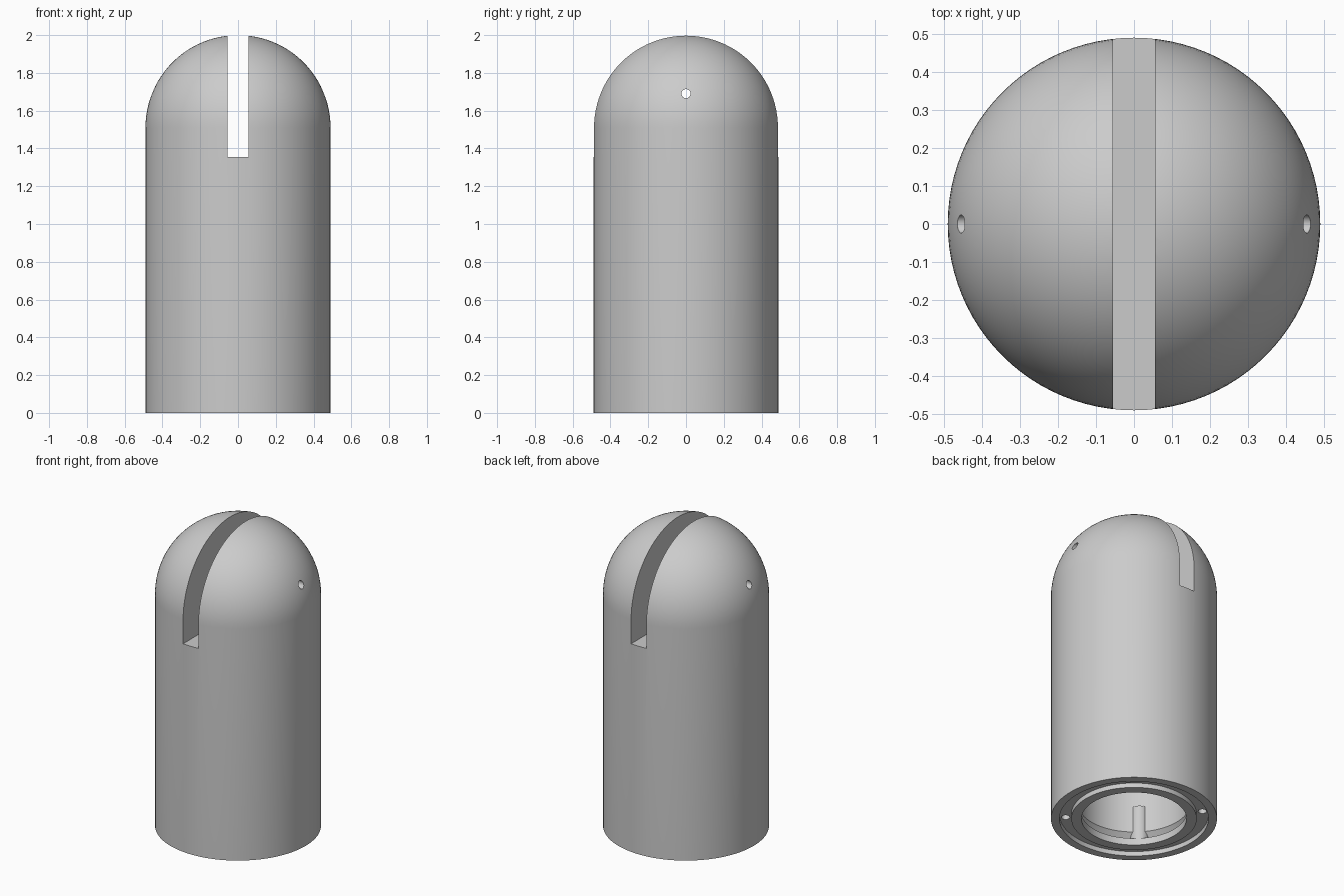
import bpy, bmesh, math
from mathutils import Matrix, Vector

cube = bpy.data.objects.get("Cube")
if cube:
    bpy.data.objects.remove(cube, do_unlink=True)

grey = bpy.data.materials.new("plain_grey")
grey.use_nodes = True
colour = (0.6, 0.6, 0.6, 1)
grey.diffuse_color = colour
grey.node_tree.nodes["Principled BSDF"].inputs["Base Color"].default_value = colour

R, TOP = 0.49, 2.0
SHOULDER = TOP - R


def add_object(name, bm):
    bmesh.ops.recalc_face_normals(bm, faces=bm.faces)
    mesh = bpy.data.meshes.new(name)
    bm.to_mesh(mesh)
    bm.free()
    obj = bpy.data.objects.new(name, mesh)
    mesh.materials.append(grey)
    bpy.context.collection.objects.link(obj)
    return obj


def lathe(name, profile, steps=96):
    bm = bmesh.new()
    verts = [bm.verts.new((r, 0, z)) for r, z in profile]
    edges = [bm.edges.new(pair) for pair in zip(verts, verts[1:])]
    bmesh.ops.spin(bm, geom=verts + edges, cent=(0, 0, 0), axis=(0, 0, 1),
                   angle=2 * math.pi, steps=steps, use_merge=True)
    bmesh.ops.remove_doubles(bm, verts=bm.verts, dist=0.0001)
    return add_object(name, bm)


def cylinders(name, radius, length, matrices, sides=32):
    bm = bmesh.new()
    for m in matrices:
        bmesh.ops.create_cone(bm, cap_ends=True, segments=sides, radius1=radius,
                              radius2=radius, depth=length, matrix=m)
    return add_object(name, bm)


def diagonal_spots(radius, z):
    return [Matrix.Rotation(math.radians(45 + 90 * i), 4, 'Z')
            @ Matrix.Translation((radius, 0, z)) for i in range(4)]


# Domed body with a grooved foot and a hollow inside
underside = [(0, 1.2), (0.33, 1.2), (0.33, 0.10), (0.36, 0.07), (0.36, 0.045),
             (0.31, 0.045), (0.31, 0), (0.37, 0), (0.37, 0.03),
             (0.44, 0.03), (0.44, 0), (R, 0)]
dome = [(R * math.cos(a), SHOULDER + R * math.sin(a))
        for a in (math.pi / 2 * i / 24 for i in range(24))]
body = lathe("domed_body", underside + dome + [(0, TOP)])

# Screw bosses on the inner wall
bosses = cylinders("screw_bosses", 0.055, 0.235, diagonal_spots(0.37, 0.1525))

# Slot across the dome, pin hole through it, screw holes in the foot
bm = bmesh.new()
bmesh.ops.create_cube(bm, size=1, matrix=Matrix.Translation((0, 0, 1.855))
                      @ Matrix.Diagonal(Vector((0.11, 1.4, 1.0, 1))))
slot = add_object("slot_cutter", bm)
pin_hole = cylinders("pin_hole_cutter", 0.024, 1.4,
                     [Matrix.Translation((0, 0, 1.69)) @ Matrix.Rotation(math.pi / 2, 4, 'Y')])
screw_holes = cylinders("screw_hole_cutter", 0.025, 0.2, diagonal_spots(0.405, 0.08), 24)

for helper, operation in ((bosses, 'UNION'), (slot, 'DIFFERENCE'),
                          (pin_hole, 'DIFFERENCE'), (screw_holes, 'DIFFERENCE')):
    mod = body.modifiers.new(helper.name, 'BOOLEAN')
    mod.operation = operation
    mod.solver = 'EXACT'
    mod.object = helper
    helper.hide_render = True

# Bake the cuts, then drop the helpers
bpy.context.view_layer.update()
result = bpy.data.meshes.new_from_object(
    body.evaluated_get(bpy.context.evaluated_depsgraph_get()))
body.modifiers.clear()
body.data = result
for helper in (bosses, slot, pin_hole, screw_holes):
    bpy.data.objects.remove(helper, do_unlink=True)

# Smooth curves, crisp edges
bpy.ops.object.select_all(action='DESELECT')
body.select_set(True)
bpy.context.view_layer.objects.active = body
bpy.ops.object.shade_smooth_by_angle(angle=math.radians(30))
